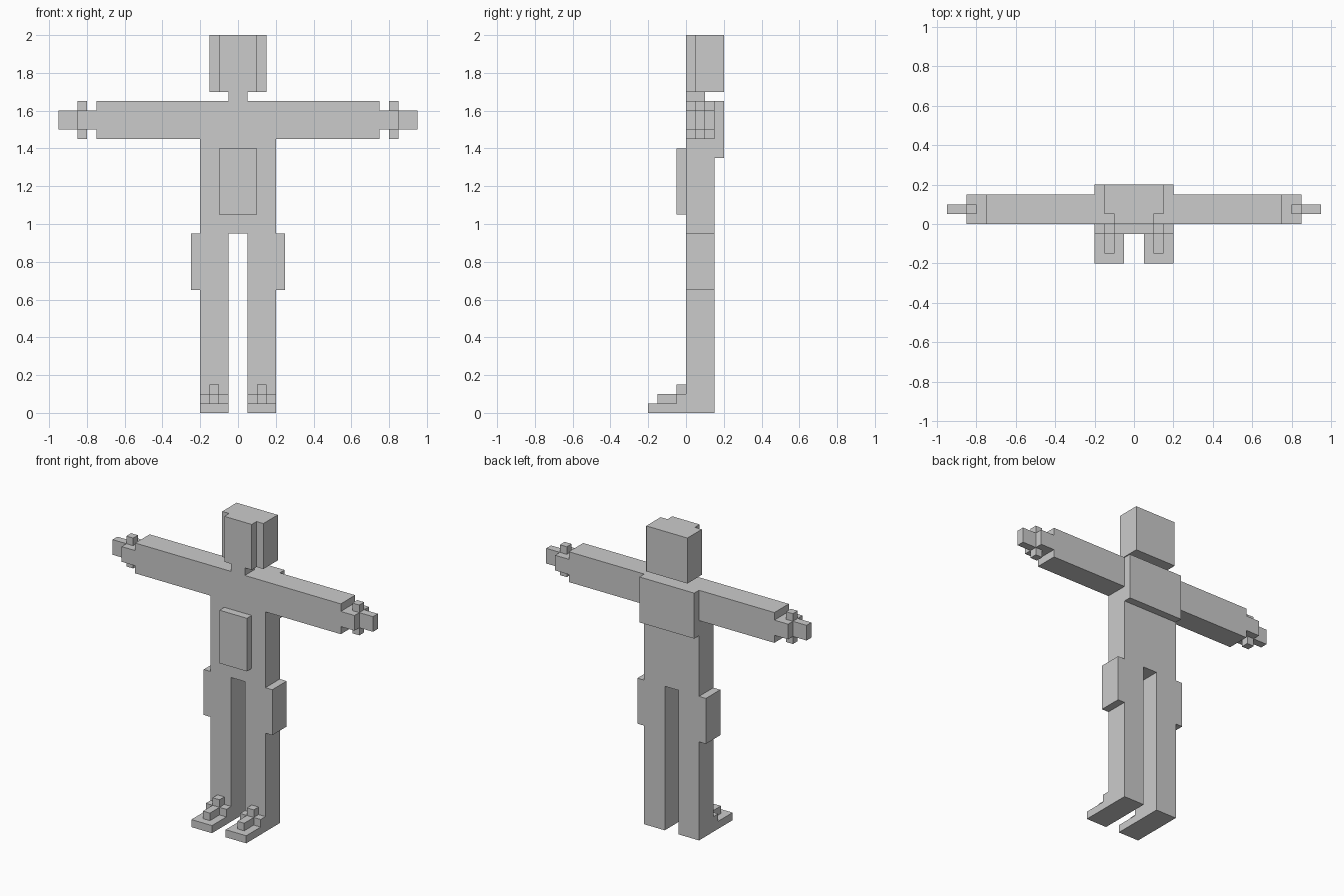
import bpy, bmesh

if "Cube" in bpy.data.objects:
    bpy.data.objects.remove(bpy.data.objects["Cube"])

U = 0.05  # size of one block

grey = bpy.data.materials.new("plain grey")
grey.diffuse_color = (0.6, 0.6, 0.6, 1)
grey.use_nodes = True
grey.node_tree.nodes["Principled BSDF"].inputs["Base Color"].default_value = grey.diffuse_color

# Each part: list of boxes (x0, x1, y0, y1, z0, z1) in block units
CENTRE = {
    "head": [(-3, 3, 1, 4, 34, 40)],
    "face": [(-2, 2, 0, 1, 34, 40)],
    "neck": [(-1, 1, 0, 2, 33, 34)],
    "torso": [(-4, 4, 0, 3, 19, 33)],
    "belly_plate": [(-2, 2, -1, 0, 21, 28)],
    "back_pack": [(-4, 4, 3, 4, 27, 33)],
}
SIDES = {
    "arm": [(4, 15, 0, 3, 29, 33)],
    "hand": [(15, 17, 0, 3, 30, 32)],
    "thumb": [(16, 17, 1, 2, 29, 33)],
    "fingers": [(17, 19, 1, 2, 30, 32)],
    "leg": [(1, 4, 0, 3, 0, 19)],
    "hip_pouch": [(4, 5, 0, 3, 13, 19)],
    "foot": [(1, 4, -4, 0, 0, 1)],
    "shoe_tongue": [(1, 4, -1, 0, 1, 2), (2, 3, -3, -1, 1, 2), (2, 3, -1, 0, 2, 3)],
}


def blocks(boxes):
    return {(x, y, z) for x0, x1, y0, y1, z0, z1 in boxes
            for x in range(x0, x1) for y in range(y0, y1) for z in range(z0, z1)}


parts = {name: blocks(b) for name, b in CENTRE.items()}
for name, b in SIDES.items():
    right = blocks(b)
    parts[name + "_right"] = right
    parts[name + "_left"] = {(-1 - x, y, z) for x, y, z in right}
# The thumb passes through the hand, so let the hand own the shared blocks
for side in ("_right", "_left"):
    parts["thumb" + side] -= parts["hand" + side]
solid = set().union(*parts.values())


def build(name, cells):
    """Skin the exposed sides of a part, then merge flat areas."""
    bm = bmesh.new()
    verts = {}
    for c in cells:
        for axis in range(3):
            for step in (0, 1):
                near = list(c)
                near[axis] += 1 if step else -1
                if tuple(near) in solid:
                    continue
                a, b = (axis + 1) % 3, (axis + 2) % 3
                ring = []
                for da, db in ((0, 0), (1, 0), (1, 1), (0, 1)):
                    p = list(c)
                    p[axis] += step
                    p[a] += da
                    p[b] += db
                    p = tuple(p)
                    if p not in verts:
                        verts[p] = bm.verts.new([k * U for k in p])
                    ring.append(verts[p])
                bm.faces.new(ring if step else ring[::-1])
    bmesh.ops.dissolve_limit(bm, angle_limit=0.02, verts=bm.verts[:], edges=bm.edges[:])
    mesh = bpy.data.meshes.new(name)
    bm.to_mesh(mesh)
    bm.free()
    mesh.materials.append(grey)
    bpy.context.collection.objects.link(bpy.data.objects.new(name, mesh))


for part_name, cells in parts.items():
    build(part_name, cells)
